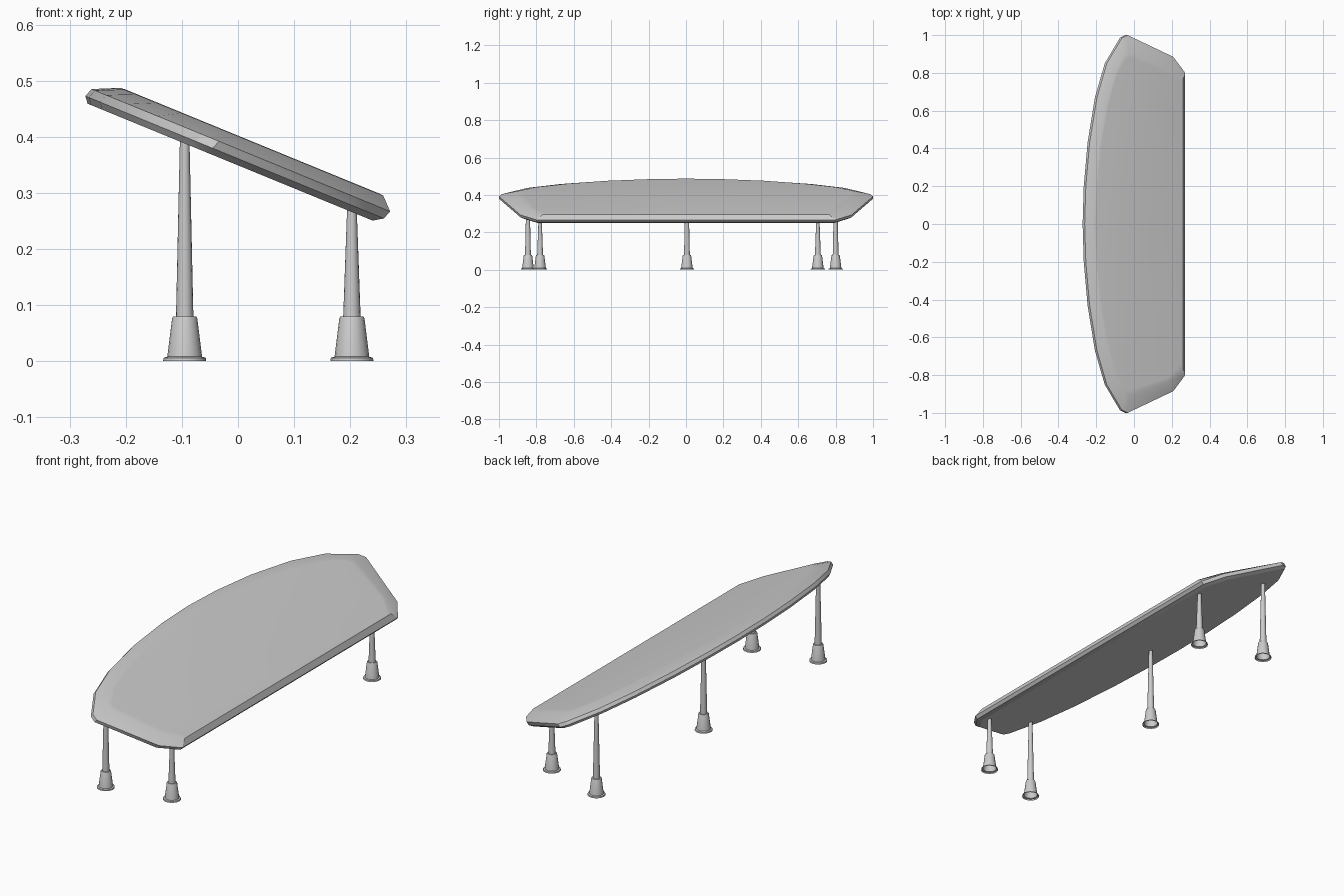
import bpy, bmesh, math

if "Cube" in bpy.data.objects:
    bpy.data.objects.remove(bpy.data.objects["Cube"])

SLOPE, Z0 = -0.41, 0.349          # tilt of the slab's underside


def add_object(name, bm, angle=30):
    bmesh.ops.recalc_face_normals(bm, faces=bm.faces)
    mesh = bpy.data.meshes.new(name)
    bm.to_mesh(mesh)
    bm.free()
    ob = bpy.data.objects.new(name, mesh)
    bpy.context.collection.objects.link(ob)
    bpy.ops.object.select_all(action='DESELECT')
    ob.select_set(True)
    bpy.context.view_layer.objects.active = ob
    bpy.ops.object.shade_smooth_by_angle(angle=math.radians(angle))
    return ob


def bridge(bm, a, b):
    n = len(a)
    for i in range(n):
        j = (i + 1) % n
        bm.faces.new((a[i], a[j], b[j], b[i]))


# Half outlines (back centre to front corner), mirrored across y
outer = [(-.267, 0), (-.261, .2), (-.241, .43), (-.202, .67), (-.15, .85),
         (-.07, .985), (-.04, 1), (.202, .885), (.265, .80)]
top = [(-.21, 0), (-.203, .195), (-.182, .42), (-.145, .63), (-.1, .80),
       (-.05, .895), (-.025, .91), (.183, .835), (.259, .765)]
bottom = [(-.268, 0), (-.262, .2), (-.242, .43), (-.203, .665), (-.153, .84),
          (-.078, .97), (-.05, .983), (.18, .875), (.24, .795)]


def ring(bm, half, h, dx=0, scale=1):
    pts = half + [(x, -y) for x, y in reversed(half[1:])]
    out = []
    for x, y in pts:
        x = x * scale + dx
        out.append(bm.verts.new((x, y * scale, Z0 + SLOPE * x + h)))
    return out


# Sloping slab
bm = bmesh.new()
rings = [ring(bm, bottom, 0), ring(bm, outer, .012, -.005),
         ring(bm, outer, .029, .006), ring(bm, top, .052),
         ring(bm, top, .053, .002, .97)]
for a, b in zip(rings, rings[1:]):
    bridge(bm, a, b)
bm.faces.new(rings[0])
bm.faces.new(rings[-1])
add_object("slab_top", bm)


# Tapered legs with flared feet, open underneath
def leg(name, x, y, sides=16):
    z_top = Z0 + SLOPE * x + .008
    profile = [(.0385, 0), (.0375, .006), (.031, .008), (.0225, .076),
               (.0205, .080), (.0155, .080), (.0085, z_top)]
    bm = bmesh.new()
    loops = []
    for r, z in profile:
        loops.append([bm.verts.new((x + r * math.cos(2 * math.pi * k / sides),
                                    y + r * math.sin(2 * math.pi * k / sides), z))
                      for k in range(sides)])
    for a, b in zip(loops, loops[1:]):
        bridge(bm, a, b)
    add_object(name, bm)


for i, y in enumerate((-.845, .005, .80)):
    leg(f"back_leg_{i + 1}", -.095, y)
for i, y in enumerate((-.78, .705)):
    leg(f"front_leg_{i + 1}", .203, y)
